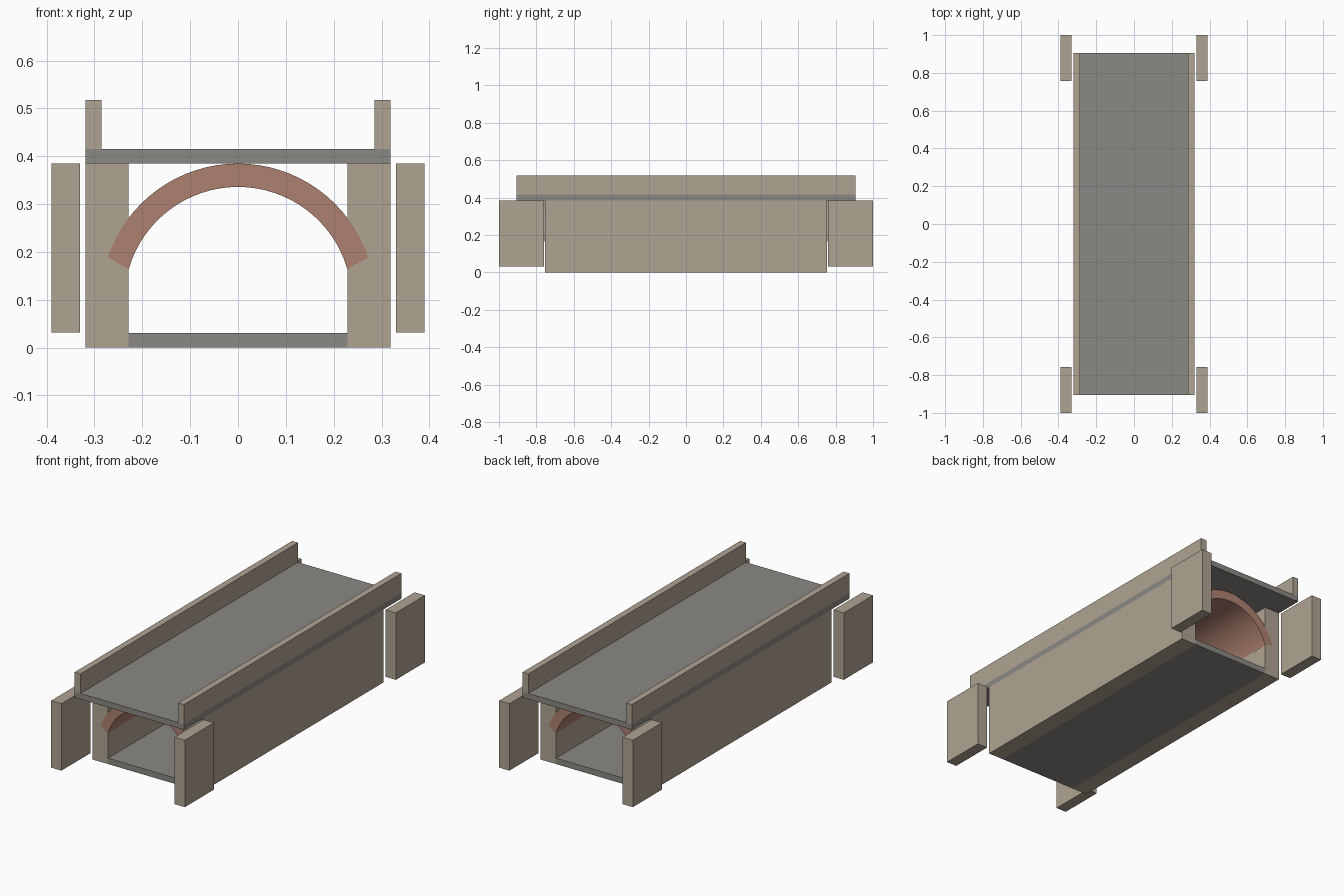
import bpy, bmesh, math

if "Cube" in bpy.data.objects:
    bpy.data.objects.remove(bpy.data.objects["Cube"])


def material(name, rgb):
    m = bpy.data.materials.new(name)
    m.diffuse_color = (*rgb, 1)
    m.use_nodes = True
    m.node_tree.nodes["Principled BSDF"].inputs["Base Color"].default_value = m.diffuse_color
    return m


STONE = material("stone", (0.43, 0.37, 0.29))
CONCRETE = material("concrete", (0.26, 0.25, 0.23))
BRICK = material("brick", (0.42, 0.22, 0.16))


def finish(name, bm, mat):
    bmesh.ops.recalc_face_normals(bm, faces=bm.faces)
    me = bpy.data.meshes.new(name)
    bm.to_mesh(me)
    bm.free()
    me.materials.append(mat)
    ob = bpy.data.objects.new(name, me)
    bpy.context.collection.objects.link(ob)
    return ob


def box(name, x, y, z, mat):
    bm = bmesh.new()
    bmesh.ops.create_cube(bm, size=1)
    for v in bm.verts:
        for i, (lo, hi) in enumerate((x, y, z)):
            v.co[i] = hi if v.co[i] > 0 else lo
    return finish(name, bm, mat)


def mirrored(lo, hi, s):
    return tuple(sorted((lo * s, hi * s)))


# Floor slab and road deck
box("floor_slab", (-0.229, 0.229), (-0.755, 0.755), (0, 0.031), CONCRETE)
box("road_deck", (-0.319, 0.319), (-0.906, 0.906), (0.385, 0.415), CONCRETE)

# Side walls, parapets and the four wing walls
for sx, side in ((-1, "left"), (1, "right")):
    box(f"{side}_wall", mirrored(0.229, 0.319, sx), (-0.755, 0.755), (0, 0.385), STONE)
    box(f"{side}_parapet", mirrored(0.285, 0.319, sx), (-0.906, 0.906), (0.415, 0.518), STONE)
    for sy, end in ((-1, "front"), (1, "back")):
        box(f"{end}_{side}_wing_wall", mirrored(0.33, 0.39, sx),
            mirrored(0.758, 1.0, sy), (0.032, 0.385), STONE)

# Brick arch barrel: a ring section extruded along the tunnel
SEGMENTS, CENTRE_Z, HALF_LENGTH = 32, 0.098, 0.7555


def arc(radius, start):
    angles = [start + (math.pi - 2 * start) * i / SEGMENTS for i in range(SEGMENTS + 1)]
    return [(radius * math.cos(a), CENTRE_Z + radius * math.sin(a)) for a in angles]


inner = arc(0.238, math.radians(16.3))
outer = arc(0.2868, math.radians(18.3))
bm = bmesh.new()
rings = [[[bm.verts.new((x, y, z)) for x, z in pts] for pts in (inner, outer)]
         for y in (-HALF_LENGTH, HALF_LENGTH)]
(fi, fo), (bi, bo) = rings
strips = ((fi, fo), (bo, bi), (fo, bo), (bi, fi))
for a, b in strips:
    for i in range(SEGMENTS):
        bm.faces.new((a[i], a[i + 1], b[i + 1], b[i]))
for i in (0, SEGMENTS):
    bm.faces.new((fi[i], fo[i], bo[i], bi[i]))
finish("arch_barrel", bm, BRICK)
